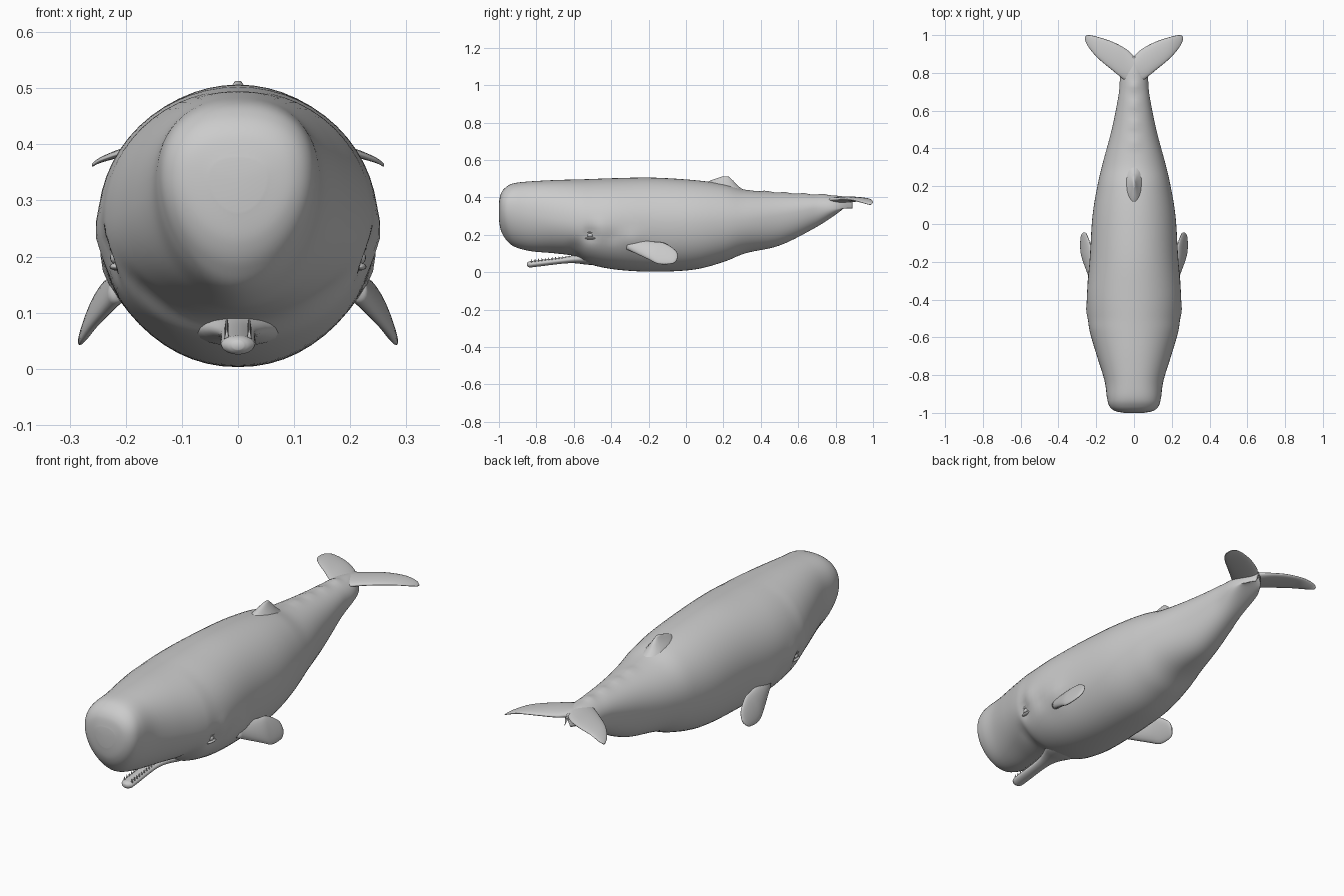
import bpy, bmesh
from math import sin, cos, pi, exp, copysign
from mathutils import Vector

if "Cube" in bpy.data.objects:
    bpy.data.objects.remove(bpy.data.objects["Cube"])


def catmull(rows, steps):
    """Smoothly resample a list of number tuples."""
    out = []
    for i in range(len(rows) - 1):
        a, b, c, d = (rows[max(0, min(len(rows) - 1, i + k))] for k in (-1, 0, 1, 2))
        for s in range(steps):
            t = s / steps
            out.append([0.5 * (2 * q + (r - p) * t + (2 * p - 5 * q + 4 * r - w) * t * t
                               + (3 * q - p - 3 * r + w) * t ** 3)
                        for p, q, r, w in zip(a, b, c, d)])
    out.append(list(rows[-1]))
    return out


def finish(name, bm):
    mesh = bpy.data.meshes.new(name)
    bm.to_mesh(mesh)
    bm.free()
    mesh.shade_smooth()
    obj = bpy.data.objects.new(name, mesh)
    bpy.context.collection.objects.link(obj)
    return obj


def loft(name, rings):
    """Skin a list of closed rings and cap both ends."""
    bm = bmesh.new()
    vs = [[bm.verts.new(p) for p in ring] for ring in rings]
    n = len(vs[0])
    for a, b in zip(vs, vs[1:]):
        for i in range(n):
            bm.faces.new((a[i], a[(i + 1) % n], b[(i + 1) % n], b[i]))
    for ring in (vs[0], vs[-1]):
        centre = bm.verts.new(sum((v.co for v in ring), Vector()) / n)
        for i in range(n):
            bm.faces.new((ring[i], ring[(i + 1) % n], centre))
    bmesh.ops.recalc_face_normals(bm, faces=bm.faces)
    return finish(name, bm)


def oval(centre, u, v, n=20):
    return [centre + u * cos(2 * pi * i / n) + v * sin(2 * pi * i / n) for i in range(n)]


def mirror(obj):
    obj.modifiers.new("mirror", "MIRROR").use_axis = (True, False, False)


def ellipsoid(name, centre, size):
    bm = bmesh.new()
    bmesh.ops.create_uvsphere(bm, u_segments=16, v_segments=10, radius=1)
    for v in bm.verts:
        v.co = Vector(centre) + Vector(a * b for a, b in zip(v.co, size))
    return finish(name, bm)


# Body: y, top z, bottom z, half width
body = [
    (-1.0, 0.375, 0.28, 0.05),
    (-0.99, 0.42, 0.225, 0.10),
    (-0.965, 0.453, 0.178, 0.13),
    (-0.92, 0.476, 0.138, 0.143),
    (-0.83, 0.486, 0.113, 0.156),
    (-0.7, 0.493, 0.101, 0.196),
    (-0.59, 0.496, 0.085, 0.229),
    (-0.52, 0.498, 0.045, 0.242),
    (-0.38, 0.503, 0.015, 0.249),
    (-0.18, 0.506, 0.003, 0.234),
    (0.04, 0.493, 0.014, 0.220),
    (0.2, 0.472, 0.055, 0.194),
    (0.32, 0.441, 0.102, 0.166),
    (0.5, 0.425, 0.143, 0.118),
    (0.68, 0.415, 0.232, 0.082),
    (0.8, 0.410, 0.308, 0.068),
    (0.89, 0.397, 0.380, 0.015),
]


def flank_push(y, z):
    """Eye socket, brow, mouth corner and flipper shoulder, as soft dents and swellings."""
    spots = ((-0.51, 0.20, 0.045, -0.016), (-0.46, 0.24, 0.05, 0.008),
             (-0.39, 0.19, 0.03, -0.008), (-0.28, 0.17, 0.06, 0.012), (-0.6, 0.13, 0.04, -0.012))
    return sum(k * exp(-1.5 * ((y - fy) ** 2 + (z - fz) ** 2) / r ** 2) for fy, fz, r, k in spots)


rings = []
for y, top, bot, w in catmull(body, 7):
    head = max(0, -y - 0.5)
    zc = min(0.34, 0.262 + 0.27 * head ** 1.5 + 0.17 * max(0, y) ** 2)  # widest height
    ring = []
    for i in range(56):
        a = 2 * pi * i / 56
        c, s = cos(a), sin(a)
        e = 2 / (2 + 0.8 * head if s > 0 else 2.1 - 0.5 * head)
        x = w * copysign(abs(c) ** e, c)
        z = zc + (top - zc if s > 0 else zc - bot) * copysign(abs(s) ** e, s)
        x += c * flank_push(y, z)
        if s > 0:  # knuckles along the tail ridge
            z += sum(0.007 * exp(-((y - 0.43 - 0.1 * k) / 0.022) ** 2 - (x / 0.03) ** 2)
                     for k in range(4))
        ring.append(Vector((x, y, z)))
    rings.append(ring)
loft("body", rings)

# Lower jaw: y, z, half width, half height
jaw = [(-0.42, 0.085, 0.11, 0.045), (-0.52, 0.075, 0.085, 0.035), (-0.59, 0.071, 0.05, 0.023),
       (-0.66, 0.063, 0.032, 0.017), (-0.81, 0.045, 0.031, 0.017),
       (-0.838, 0.042, 0.025, 0.016), (-0.85, 0.042, 0.010, 0.008)]
loft("lower_jaw", [oval(Vector((0, y, z)), Vector((w, 0, 0)), Vector((0, 0, h)))
                   for y, z, w, h in catmull(jaw, 4)])

# Teeth: two rows of small cones along the jaw
bm = bmesh.new()
for i in range(12):
    t = i / 11
    for side in (-1, 1):
        made = bmesh.ops.create_cone(bm, segments=8, radius1=0.005, radius2=0.001,
                                     depth=0.018, cap_ends=True)
        bmesh.ops.translate(bm, verts=made["verts"],
                            vec=(side * 0.02, -0.825 + 0.2 * t, 0.061 + 0.020 * t))
finish("teeth", bm)

# Flippers: spine point, half chord, half thickness
flipper = [(0.205, -0.31, 0.150, 0.030, 0.020), (0.243, -0.19, 0.117, 0.053, 0.017),
           (0.256, -0.13, 0.100, 0.063, 0.013), (0.266, -0.065, 0.081, 0.040, 0.008),
           (0.268, -0.047, 0.074, 0.012, 0.004)]
chord = Vector((0.40, -0.25, -0.88)).normalized()
normal = chord.cross(Vector((0.07, 0.23, -0.08))).normalized()
mirror(loft("flippers", [oval(Vector((x, y, z)), chord * c, normal * t)
                         for x, y, z, c, t in catmull(flipper, 5)]))

# Tail flukes: x, front y, rear y, z (thickness tapers toward the tips)
fluke = [(0.0, 0.74, 0.888, 0.388), (0.04, 0.755, 0.925, 0.388), (0.11, 0.81, 0.963, 0.391),
         (0.19, 0.877, 0.990, 0.388), (0.24, 0.935, 1.0, 0.374), (0.26, 0.975, 0.992, 0.363)]
half = catmull(fluke, 5)
whole = [[-r[0]] + r[1:] for r in half[:0:-1]] + half
loft("tail_flukes", [oval(Vector((x, (a + b) / 2, z)), Vector((0, (b - a) / 2, 0)),
                          Vector((0, 0, 0.003 + 0.015 * (1 - abs(x) / 0.26) ** 0.7)))
                     for x, a, b, z in whole])

# Dorsal hump: z, front y, rear y, half width
hump = [(0.43, 0.06, 0.32, 0.065), (0.465, 0.09, 0.275, 0.042), (0.490, 0.13, 0.252, 0.022),
        (0.513, 0.198, 0.226, 0.005)]
loft("dorsal_hump", [oval(Vector((0, (a + b) / 2, z)), Vector((0, (b - a) / 2, 0)),
                          Vector((w, 0, 0))) for z, a, b, w in catmull(hump, 4)])

# Eyes and eyelids
mirror(ellipsoid("eyes", (0.216, -0.512, 0.198), (0.012, 0.016, 0.012)))
for name, dz in (("upper_eyelids", 0.016), ("lower_eyelids", -0.016)):
    mirror(ellipsoid(name, (0.216, -0.508, 0.198 + dz), (0.013, 0.033, 0.007)))
